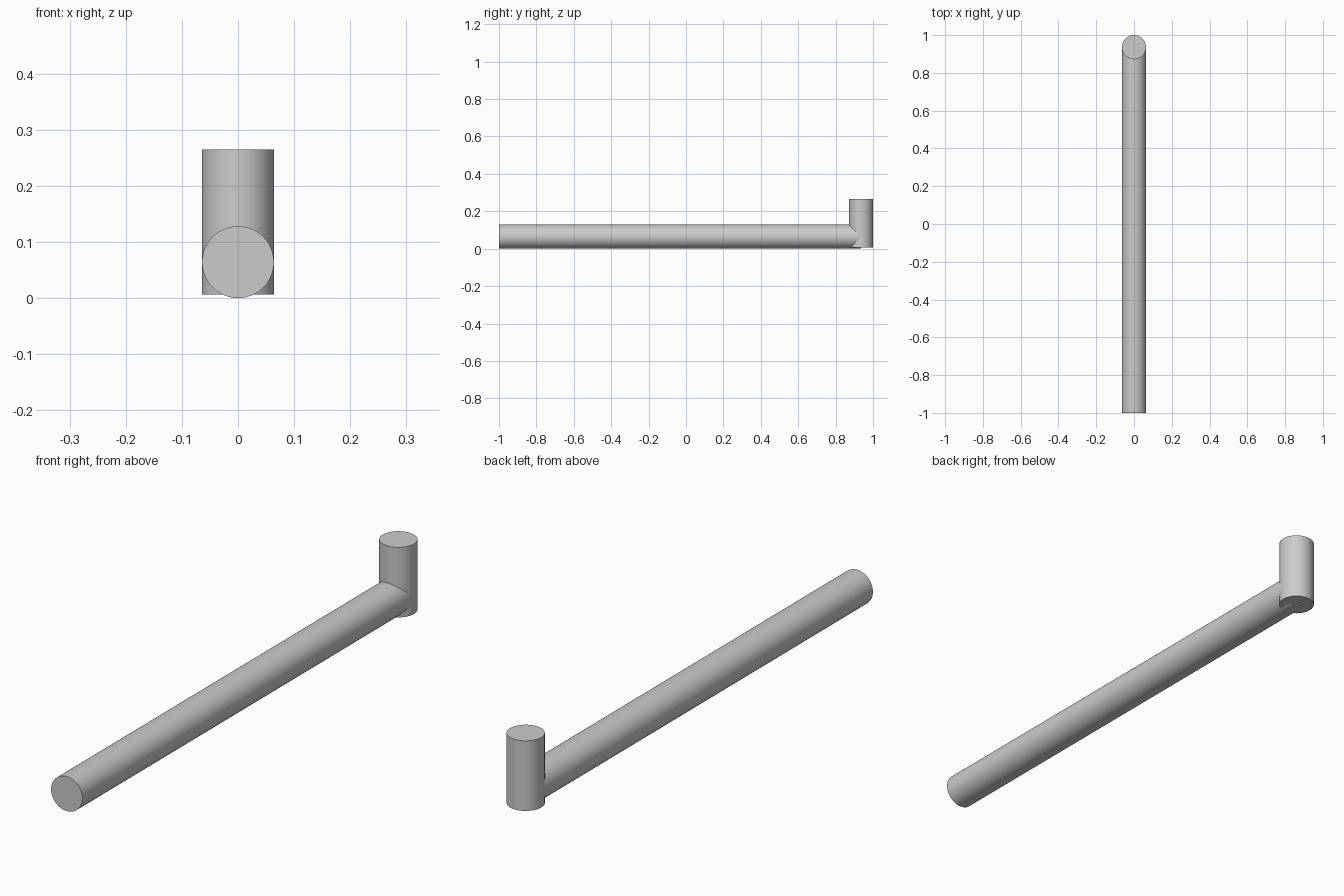
import bpy
import math
from mathutils import Vector

cube = bpy.data.objects.get("Cube")
if cube:
    bpy.data.objects.remove(cube, do_unlink=True)

grey = bpy.data.materials.new("plain grey")
color = (0.6, 0.6, 0.6, 1)
grey.diffuse_color = color
grey.use_nodes = True
grey.node_tree.nodes["Principled BSDF"].inputs["Base Color"].default_value = color

RADIUS = 0.064


def rod(name, start, end):
    """Capped round rod between two points."""
    start, end = Vector(start), Vector(end)
    axis = end - start
    bpy.ops.mesh.primitive_cylinder_add(
        vertices=64, radius=RADIUS, depth=axis.length,
        location=(start + end) / 2,
        rotation=axis.to_track_quat("Z", "Y").to_euler())
    obj = bpy.context.object
    obj.name = name
    obj.data.materials.append(grey)
    bpy.ops.object.shade_smooth_by_angle(angle=math.radians(30))
    return obj


post_y = 1 - RADIUS

# Long horizontal bar, ending at the axis of the post
rod("long_bar", (0, -1, RADIUS), (0, post_y, RADIUS))

# Short upright post at the back, its foot just above the bar's underside
rod("upright_post", (0, post_y, 0.006), (0, post_y, 0.265))
